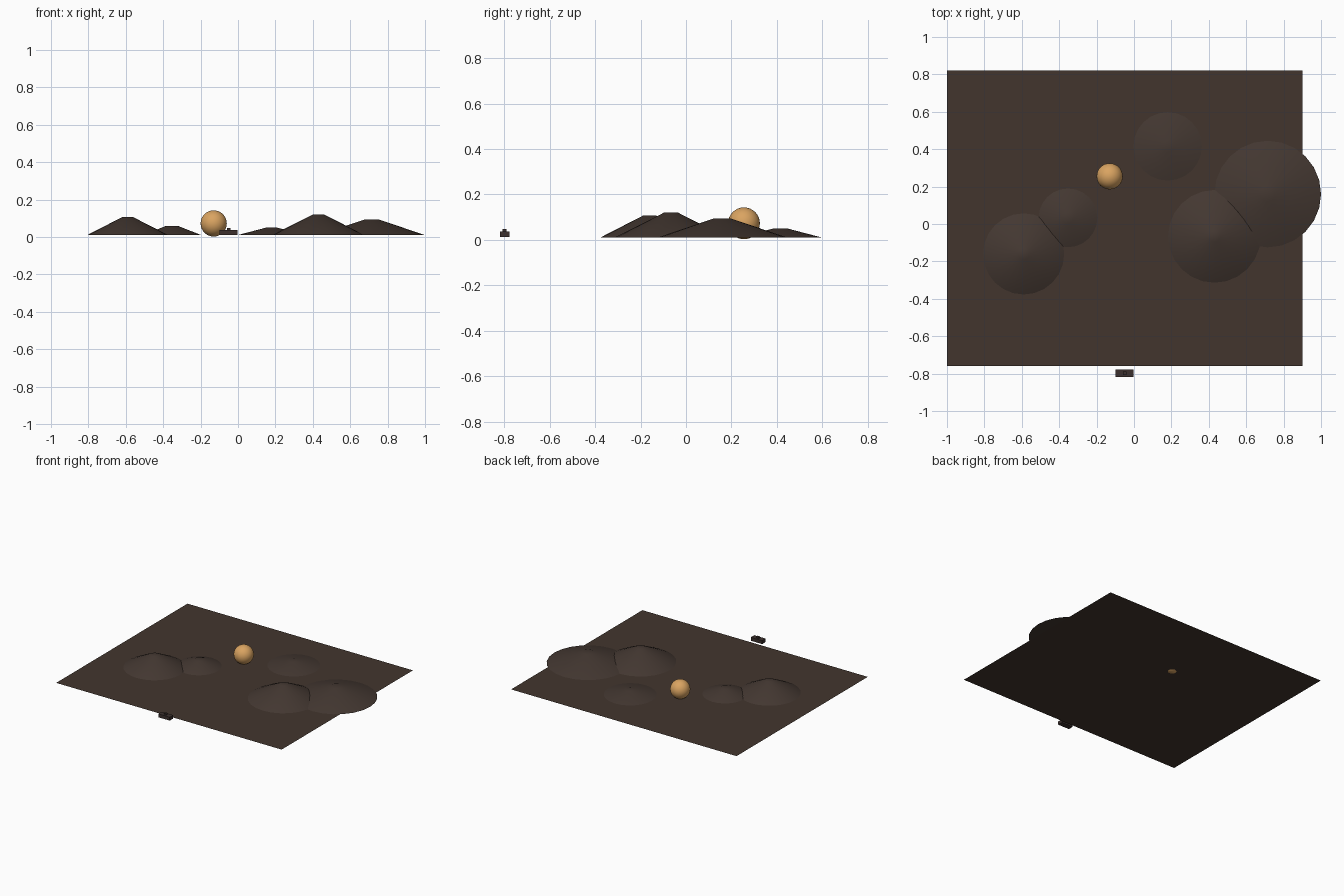
import bpy
import math

cube = bpy.data.objects.get("Cube")
if cube:
    bpy.data.objects.remove(cube, do_unlink=True)


def material(name, rgb):
    m = bpy.data.materials.new(name)
    m.use_nodes = True
    m.diffuse_color = (*rgb, 1)
    bsdf = next(n for n in m.node_tree.nodes if n.type == 'BSDF_PRINCIPLED')
    bsdf.inputs["Base Color"].default_value = (*rgb, 1)
    return m


def finish(name, mat, smooth=None):
    ob = bpy.context.object
    ob.name = name
    ob.data.materials.append(mat)
    if smooth:
        bpy.ops.object.shade_smooth_by_angle(angle=math.radians(smooth))
    return ob


soil = material("dark brown soil", (0.055, 0.036, 0.027))
rock = material("brown hill rock", (0.057, 0.039, 0.031))
amber = material("amber", (0.70, 0.37, 0.12))
metal = material("dark metal", (0.045, 0.030, 0.027))

GROUND = 0.01

# Flat ground sheet
bpy.ops.mesh.primitive_plane_add(size=1, location=(-0.05, 0.03, GROUND))
ob = finish("ground", soil)
ob.scale = (1.9, 1.58, 1)

# Low blunt hills: x, y, base radius, top radius, peak height
hills = {
    "left_front_hill": (-0.59, -0.16, 0.217, 0.03, 0.106),
    "left_rear_hill": (-0.353, 0.033, 0.157, 0.03, 0.06),
    "right_front_hill": (0.43, -0.066, 0.248, 0.03, 0.12),
    "right_rear_hill": (0.715, 0.16, 0.285, 0.04, 0.093),
    "centre_rear_hill": (0.18, 0.415, 0.183, 0.03, 0.05),
}
for name, (x, y, base, top, peak) in hills.items():
    height = peak - GROUND
    bpy.ops.mesh.primitive_cone_add(
        vertices=24, radius1=base, radius2=top, depth=height,
        location=(x, y, GROUND + height / 2 + 0.0005),
        rotation=(0, 0, math.pi / 2))
    finish(name, rock, 60)

# Glowing ball resting in the ground
bpy.ops.mesh.primitive_uv_sphere_add(
    segments=32, ring_count=16, radius=0.07, location=(-0.13, 0.255, 0.073))
finish("ball", amber, 60)

# Small device beyond the front edge
bpy.ops.mesh.primitive_cube_add(size=1, location=(-0.05, -0.798, 0.025))
ob = finish("device_body", metal)
ob.scale = (0.096, 0.042, 0.026)
bpy.ops.mesh.primitive_cube_add(size=1, location=(-0.05, -0.798, 0.043))
ob = finish("device_knob", metal)
ob.scale = (0.02, 0.018, 0.012)
